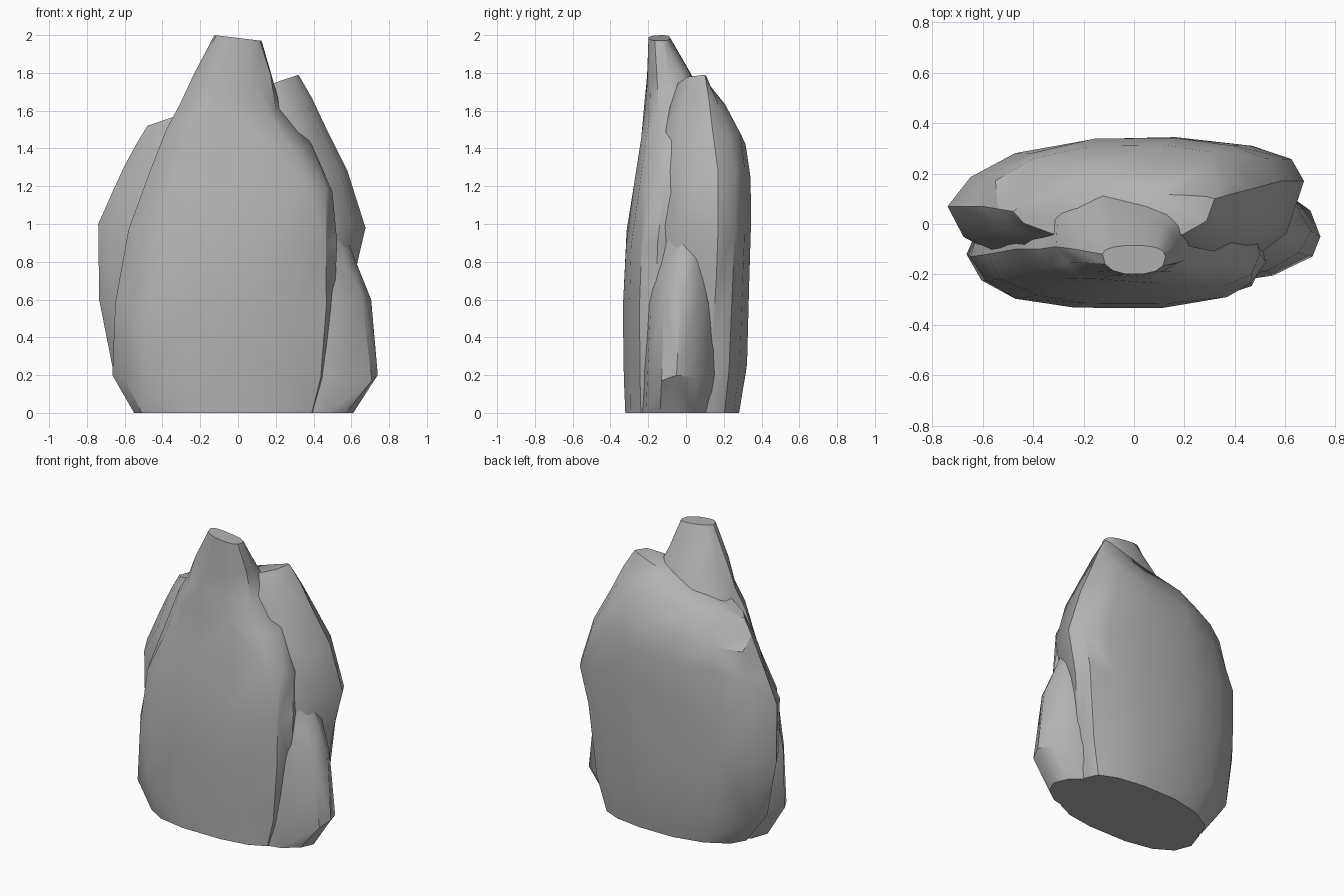
import bpy, bmesh, math, random

random.seed(4)

stone = bpy.data.materials.new("grey stone")
stone.diffuse_color = (0.45, 0.45, 0.45, 1)


def spow(v, p):
    return math.copysign(abs(v) ** p, v)


def slab(name, rows, left=0.85, right=0.85, sides=14, jitter=0.009):
    """Loft tilted sections; left/right set how pointed each end is (low = square).
    row = z left, z right, x left, x right, y front, y back, y of left tip, y of right tip"""
    bm = bmesh.new()
    rings = []
    for i, (zl, zr, x0, x1, y0, y1, yl, yr) in enumerate(rows):
        ring = []
        for k in range(sides):
            a = 2 * math.pi * k / sides
            p = right if math.cos(a) > 0 else left
            c, s = spow(math.cos(a), p), spow(math.sin(a), p)
            f = (c + 1) / 2
            mid = yl + (yr - yl) * f
            x = x0 + (x1 - x0) * f
            y = mid + s * ((y1 - mid) if s > 0 else (mid - y0))
            z = zl + (zr - zl) * f
            # chip the stone a little, keeping base, crown and side tips in place
            if 0 < i < len(rows) - 1 and k % (sides // 2):
                x += random.uniform(-2, 2) * jitter
                y += s * random.uniform(-1, 0.5) * jitter
                z += random.uniform(-4, 4) * jitter
            ring.append(bm.verts.new((x, y, z)))
        rings.append(ring)
    for i, (lo, hi) in enumerate(zip(rings, rings[1:])):
        for k in range(sides):
            n = (k + 1) % sides
            if (i + k) % 3:
                bm.faces.new((lo[k], lo[n], hi[n]))
                bm.faces.new((lo[k], hi[n], hi[k]))
            else:
                bm.faces.new((lo[k], lo[n], hi[k]))
                bm.faces.new((lo[n], hi[n], hi[k]))
    bm.faces.new(rings[0][::-1])
    bm.faces.new(rings[-1])
    bmesh.ops.recalc_face_normals(bm, faces=bm.faces)
    me = bpy.data.meshes.new(name)
    bm.to_mesh(me)
    bm.free()
    me.materials.append(stone)
    ob = bpy.data.objects.new(name, me)
    bpy.context.collection.objects.link(ob)
    bpy.ops.object.select_all(action='DESELECT')
    ob.select_set(True)
    bpy.context.view_layer.objects.active = ob
    bpy.ops.object.shade_smooth_by_angle(angle=math.radians(40))


# tall front slab with the highest peak
slab("front_slab", [
    (0.00, 0.00, -0.55, 0.43, -0.325, 0.15, -0.10, -0.15),
    (0.20, 0.20, -0.665, 0.47, -0.335, 0.17, -0.12, -0.15),
    (0.58, 0.58, -0.65, 0.51, -0.335, 0.20, -0.13, -0.16),
    (0.97, 0.90, -0.58, 0.525, -0.325, 0.20, -0.12, -0.15),
    (1.27, 1.17, -0.47, 0.50, -0.275, 0.20, -0.10, -0.12),
    (1.50, 1.43, -0.38, 0.385, -0.24, 0.18, -0.10, -0.08),
    (1.63, 1.62, -0.31, 0.225, -0.22, 0.11, -0.09, -0.06),
    (1.79, 1.78, -0.235, 0.18, -0.21, 0.025, -0.10, -0.09),
    (2.00, 1.97, -0.125, 0.125, -0.20, -0.085, -0.12, -0.13),
], left=0.85, right=0.8)

# broad back slab, its crest rising to a second peak on the right
slab("back_slab", [
    (0.00, 0.00, -0.50, 0.50, -0.22, 0.285, 0.06, 0.12),
    (0.22, 0.25, -0.66, 0.56, -0.24, 0.325, 0.06, 0.13),
    (0.60, 0.70, -0.735, 0.61, -0.25, 0.335, 0.07, 0.16),
    (1.00, 0.98, -0.74, 0.675, -0.24, 0.345, 0.07, 0.17),
    (1.18, 1.28, -0.66, 0.58, -0.20, 0.345, 0.07, 0.17),
    (1.31, 1.50, -0.60, 0.47, -0.16, 0.315, 0.07, 0.14),
    (1.42, 1.67, -0.54, 0.39, -0.12, 0.23, 0.06, 0.12),
    (1.52, 1.79, -0.48, 0.32, -0.07, 0.12, 0.05, 0.10),
], left=1.08, right=0.8)

# low shoulder wedged between the slabs on the right
slab("side_shoulder", [
    (0.00, 0.00, 0.10, 0.61, -0.24, 0.16, -0.10, -0.05),
    (0.20, 0.20, 0.10, 0.74, -0.23, 0.18, -0.08, -0.05),
    (0.60, 0.60, 0.10, 0.705, -0.22, 0.18, -0.06, -0.03),
    (0.80, 0.80, 0.10, 0.625, -0.19, 0.16, -0.05, -0.02),
    (1.00, 1.00, 0.10, 0.545, -0.17, 0.14, -0.04, -0.01),
    (1.20, 1.20, 0.10, 0.51, -0.14, 0.12, -0.03, 0.00),
    (1.46, 1.47, 0.15, 0.45, -0.07, 0.09, 0.00, 0.02),
], left=0.9, right=1.15, sides=12)
